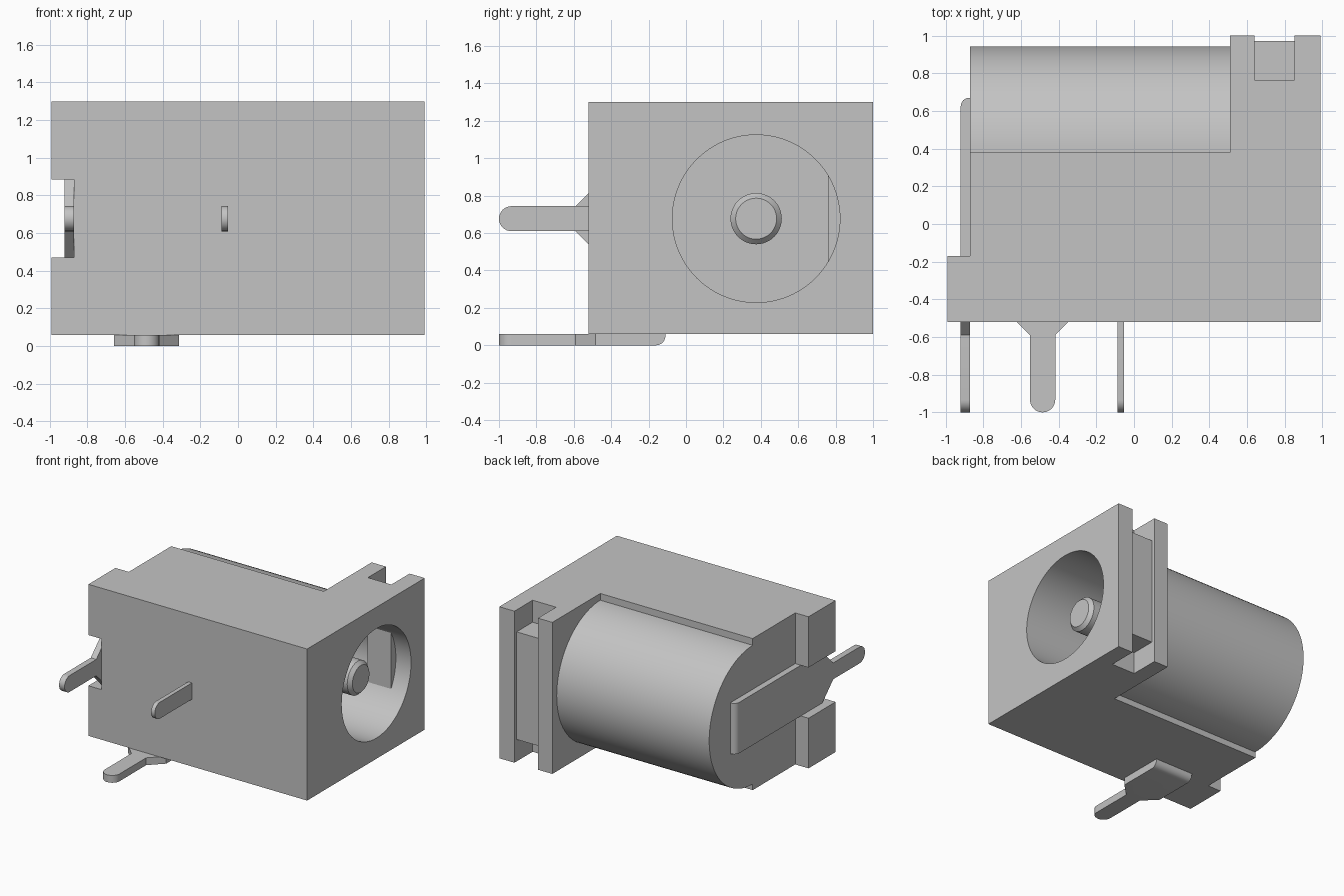
import bpy, bmesh
from math import pi, sin, cos, radians
from mathutils import Vector

cube = bpy.data.objects.get("Cube")
if cube:
    bpy.data.objects.remove(cube, do_unlink=True)

grey = bpy.data.materials.new("light grey")
grey.use_nodes = True
grey.diffuse_color = (0.55, 0.55, 0.55, 1)
grey.node_tree.nodes["Principled BSDF"].inputs["Base Color"].default_value = (0.55, 0.55, 0.55, 1)

AXIS_Y, AXIS_Z = 0.375, 0.677      # centre line of the socket
BOTTOM, TOP = 0.06, 1.30           # housing height
FRONT, BACK, SIDE = -0.52, 1.0, 0.99


def prism(name, pts, axis, lo, hi, round_edge=None):
    """Extrude a 2D outline along x (pts are y, z) or along z (pts are x, y)."""
    place = (lambda p, d: (d, p[0], p[1])) if axis == "x" else (lambda p, d: (p[0], p[1], d))
    bm = bmesh.new()
    a = [bm.verts.new(place(p, lo)) for p in pts]
    b = [bm.verts.new(place(p, hi)) for p in pts]
    bm.faces.new(a)
    bm.faces.new(b)
    n = len(pts)
    for i in range(n):
        j = (i + 1) % n
        bm.faces.new((a[i], a[j], b[j], b[i]))
    bmesh.ops.recalc_face_normals(bm, faces=bm.faces)
    if round_edge:                 # bent inner end of a contact
        y_end = max(v.co.y for v in bm.verts)
        k = 0 if axis == "x" else 2
        edges = [e for e in bm.edges
                 if all(abs(v.co.y - y_end) < 1e-4 and abs(v.co[k] - lo) < 1e-4 for v in e.verts)]
        bmesh.ops.bevel(bm, geom=edges, offset=round_edge, segments=6, profile=0.5, affect="EDGES")
    mesh = bpy.data.meshes.new(name)
    bm.to_mesh(mesh)
    bm.free()
    mesh.materials.append(grey)
    obj = bpy.data.objects.new(name, mesh)
    bpy.context.collection.objects.link(obj)
    return obj


def rect(a0, a1, b0, b1):
    return [(a0, b0), (a1, b0), (a1, b1), (a0, b1)]


def circle(r, n=96):
    return [(AXIS_Y + r * cos(2 * pi * i / n), AXIS_Z + r * sin(2 * pi * i / n)) for i in range(n)]


def activate(obj):
    bpy.ops.object.select_all(action="DESELECT")
    obj.select_set(True)
    bpy.context.view_layer.objects.active = obj


def smooth(obj):
    activate(obj)
    bpy.ops.object.shade_smooth_by_angle(angle=radians(30))


def combine(obj, other, operation):
    activate(obj)
    mod = obj.modifiers.new(operation, "BOOLEAN")
    mod.operation, mod.object, mod.solver = operation, other, "EXACT"
    bpy.ops.object.modifier_apply(modifier=mod.name)
    bpy.data.objects.remove(other, do_unlink=True)


def blade(centre, half, wide, back, taper):
    """Solder pin outline: (across, y) with round tip, shoulders and wide root."""
    tip = [(centre + half * cos(pi + pi * i / 16), -1 + half + half * sin(pi + pi * i / 16))
           for i in range(17)]
    if wide == half:
        return tip + [(centre + half, back), (centre - half, back)]
    return tip + [(centre + half, taper), (centre + wide, taper + wide - half),
                  (centre + wide, back), (centre - wide, back),
                  (centre - wide, taper + wide - half), (centre - half, taper)]


def swap(pts):
    return [(b, a) for a, b in pts]


# Housing: block with a tall front flange, slotted at the back
END, FLANGE = -0.87, 0.51
housing = prism("housing", [
    (END, FRONT), (SIDE, FRONT), (SIDE, BACK), (0.853, BACK), (0.853, 0.765),
    (0.64, 0.765), (0.64, BACK), (FLANGE, BACK), (FLANGE, 0.38), (END, 0.38)],
    "z", BOTTOM, TOP)

# Round barrel and socket bore
barrel = prism("barrel", circle(0.568), "x", END, FLANGE + 0.03)
combine(housing, barrel, "UNION")
bore = prism("bore_cutter", circle(0.448), "x", -0.6, SIDE + 0.1)
bore.hide_render = True
combine(housing, bore, "DIFFERENCE")
smooth(housing)

# Upper and lower end tabs either side of the side contact
for name, z0, z1 in (("lower_end_tab", BOTTOM, 0.47), ("upper_end_tab", 0.885, TOP)):
    prism(name, rect(FRONT, -0.17, z0, z1), "x", -SIDE, END)

# Plate held in the flange slot
prism("slot_plate", rect(0.76, 0.972, 0.24, 1.12), "x", 0.64, 0.853)

# Centre pin with a chamfered tip
pin = prism("centre_pin", circle(0.137, 48), "x", -0.61, 0.85)
bm = bmesh.new()
bm.from_mesh(pin.data)
for v in bm.verts:
    if v.co.x > 0.8:
        v.co.y = AXIS_Y + (v.co.y - AXIS_Y) * 0.8
        v.co.z = AXIS_Z + (v.co.z - AXIS_Z) * 0.8
ring = [e for e in bm.edges if abs(e.verts[0].co.x - e.verts[1].co.x) > 1]
cuts = bmesh.ops.subdivide_edges(bm, edges=ring, cuts=1)
for v in cuts["geom_inner"]:
    if isinstance(v, bmesh.types.BMVert):
        off = Vector((0, v.co.y - AXIS_Y, v.co.z - AXIS_Z)).normalized() * 0.137
        v.co = Vector((0.822, AXIS_Y, AXIS_Z)) + off
bm.to_mesh(pin.data)
bm.free()
smooth(pin)

# Solder contacts: side, bottom and front
HALF = 0.067
smooth(prism("side_contact", swap(blade(AXIS_Z, HALF, 0.208, 0.67, -0.59)),
             "x", -0.92, END, 0.045))
smooth(prism("bottom_contact", blade(-0.485, HALF, 0.173, -0.11, -0.59),
             "z", 0, BOTTOM, 0.05))
smooth(prism("front_contact", swap(blade(AXIS_Z, HALF, HALF, FRONT + 0.02, 0)),
             "x", -0.087, -0.053))
